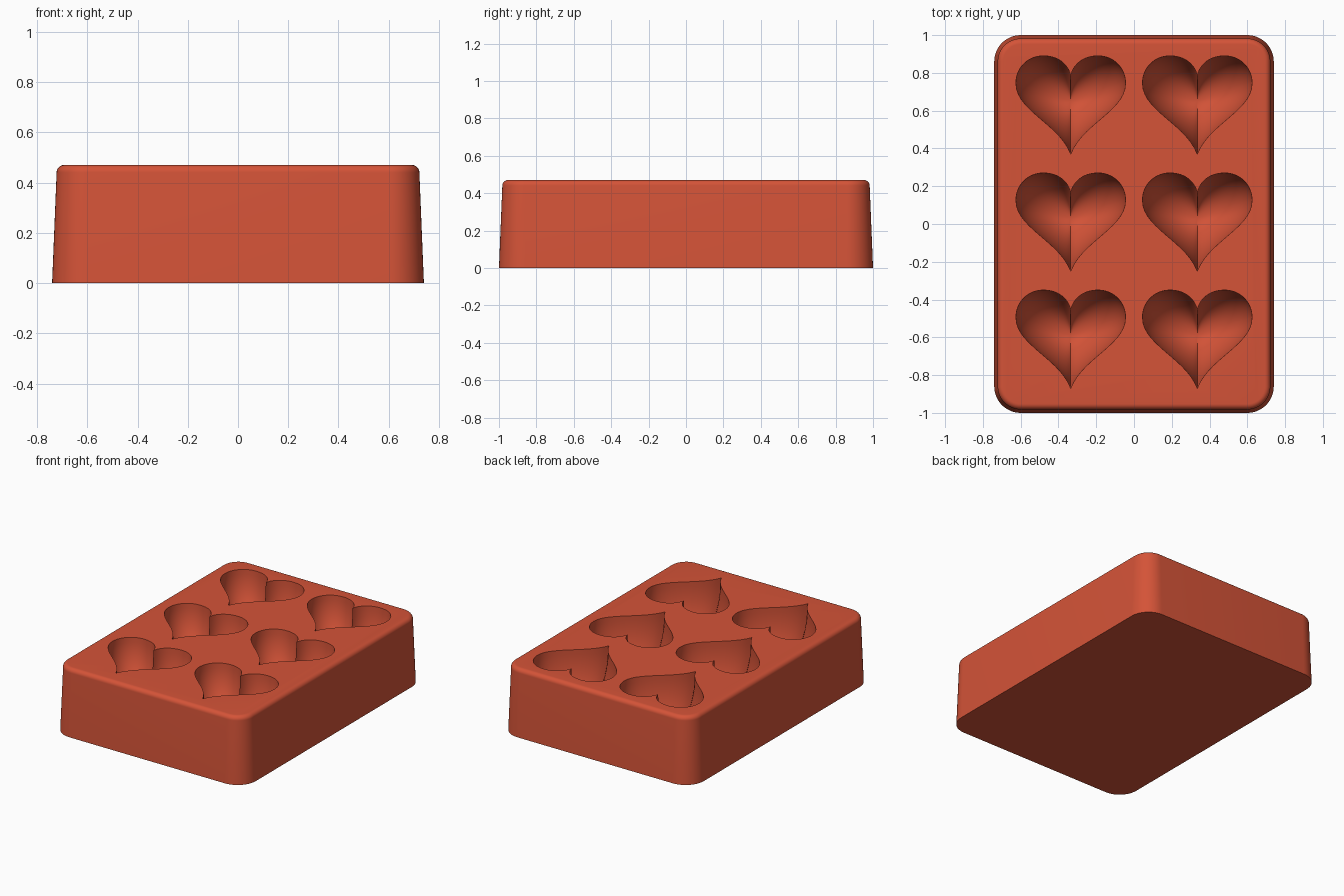
import bpy, bmesh, math
from mathutils import Vector
from mathutils.geometry import interpolate_bezier

cube = bpy.data.objects.get("Cube")
if cube:
    bpy.data.objects.remove(cube, do_unlink=True)

HEIGHT, DEPTH = 0.47, 0.36

red = bpy.data.materials.new("terracotta_red")
red.use_nodes = True
color = (0.66, 0.087, 0.039, 1)
red.diffuse_color = color
red.node_tree.nodes["Principled BSDF"].inputs["Base Color"].default_value = color


def loft(name, rings, tip=None):
    """Skin a stack of closed rings, with a flat cap or a point at the end."""
    bm = bmesh.new()
    loops = [[bm.verts.new(p) for p in ring] for ring in rings]
    n = len(loops[0])
    for a, b in zip(loops, loops[1:]):
        for i in range(n):
            j = (i + 1) % n
            bm.faces.new((a[i], a[j], b[j], b[i]))
    bm.faces.new(loops[0])
    if tip is None:
        bm.faces.new(loops[-1])
    else:
        end = bm.verts.new(tip)
        for i in range(n):
            bm.faces.new((loops[-1][i], loops[-1][(i + 1) % n], end))
    bmesh.ops.recalc_face_normals(bm, faces=bm.faces)
    mesh = bpy.data.meshes.new(name)
    bm.to_mesh(mesh)
    bm.free()
    mesh.materials.append(red)
    obj = bpy.data.objects.new(name, mesh)
    bpy.context.collection.objects.link(obj)
    return obj


def rounded_rectangle(inset, z, steps=12):
    hx, hy, r = 0.74 - inset, 1 - inset, 0.14 - inset
    points = []
    for k, (sx, sy) in enumerate([(1, 1), (-1, 1), (-1, -1), (1, -1)]):
        for i in range(steps + 1):
            a = math.pi / 2 * (k + i / steps)
            points.append((sx * (hx - r) + r * math.cos(a),
                           sy * (hy - r) + r * math.sin(a), z))
    return points


def heart_outline():
    # Right half from the notch to the tip, mirrored for the left half
    curves = [
        [(0, 0.135), (0.015, 0.2), (0.07, 0.24), (0.145, 0.24)],
        [(0.145, 0.24), (0.225, 0.24), (0.29, 0.18), (0.29, 0.095)],
        [(0.29, 0.095), (0.29, -0.05), (0.06, -0.12), (0, -0.28)],
    ]
    half = []
    for c in curves:
        half += interpolate_bezier(*[Vector(p) for p in c], 15)[:-1]
    half.append(Vector(curves[-1][-1]))
    return half + [Vector((-p.x, p.y)) for p in half[-2:0:-1]]


# Tapered block with a rounded top rim
rim, taper = 0.03, 0.018
rings = [rounded_rectangle(0, 0)]
for i in range(9):
    a = math.pi / 2 * i / 8
    rings.append(rounded_rectangle(taper + rim * (1 - math.cos(a)),
                                   HEIGHT - rim + rim * math.sin(a)))
tray = loft("mold_tray", rings)

# Bowl-shaped heart cavities, three rows of two
outline = heart_outline()
cutters = []
for x in (-0.335, 0.335):
    for y in (-0.59, 0.03, 0.65):
        levels = [(1, HEIGHT + 0.05)]
        for i in range(16):
            a = math.pi / 2 * i / 16
            levels.append((math.cos(a), HEIGHT - DEPTH * math.sin(a)))
        rings = [[(x + p.x * s, y + p.y * s, z) for p in outline] for s, z in levels]
        cutter = loft("heart_cutter", rings, (x, y, HEIGHT - DEPTH))
        cutter.hide_render = True
        cutters.append(cutter)

bpy.ops.object.select_all(action='DESELECT')
tray.select_set(True)
bpy.context.view_layer.objects.active = tray
for cutter in cutters:
    cut = tray.modifiers.new("heart_cavity", 'BOOLEAN')
    cut.operation, cut.solver, cut.object = 'DIFFERENCE', 'EXACT', cutter
    bpy.ops.object.modifier_apply(modifier=cut.name)
for cutter in cutters:
    bpy.data.objects.remove(cutter, do_unlink=True)
bpy.ops.object.shade_smooth_by_angle(angle=math.radians(35))
